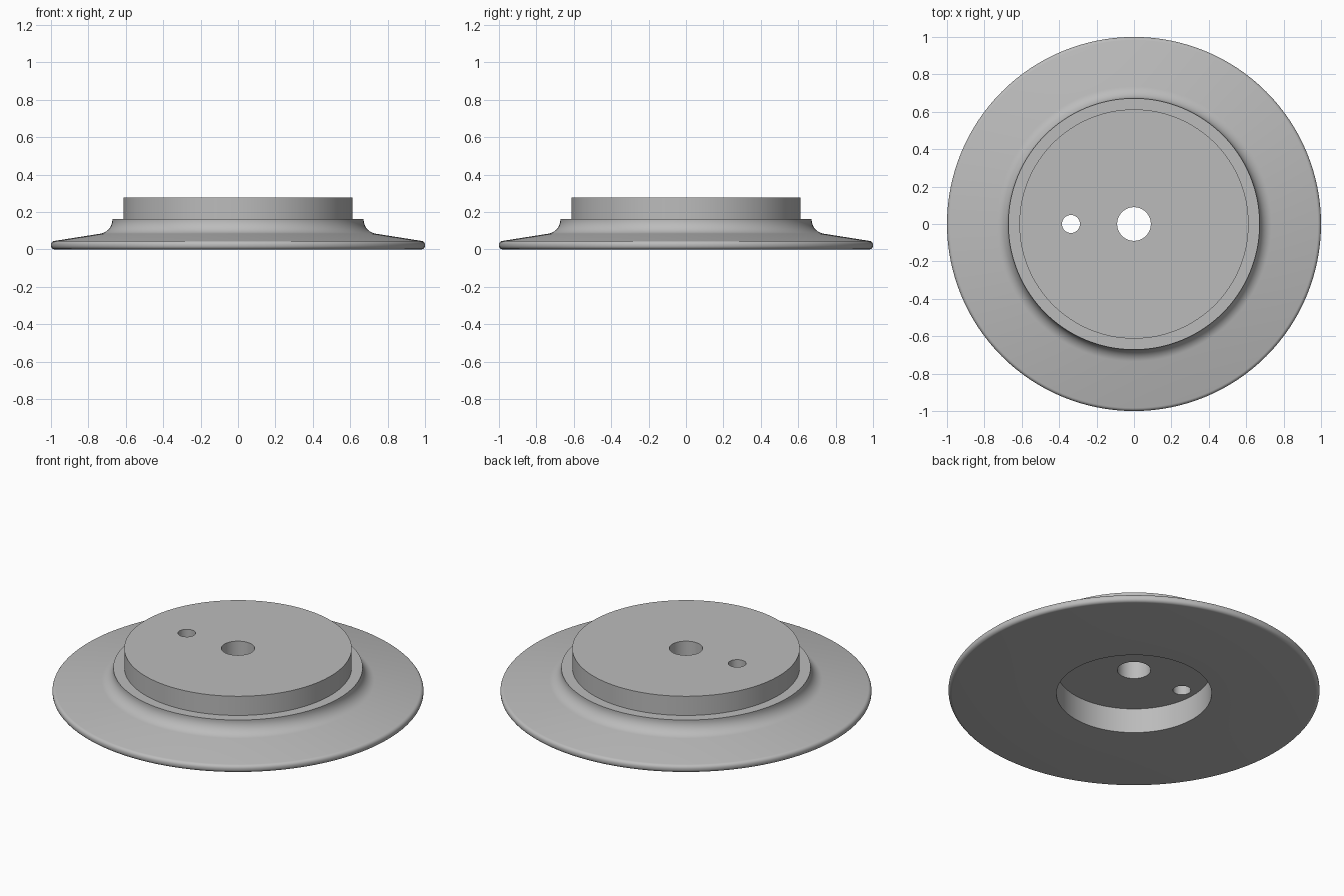
import bpy, bmesh, math

if "Cube" in bpy.data.objects:
    bpy.data.objects.remove(bpy.data.objects["Cube"])

SEG = 128

# One grey for the whole part
grey = bpy.data.materials.new("grey")
grey.diffuse_color = (0.5, 0.5, 0.5, 1)
grey.use_nodes = True
grey.node_tree.nodes["Principled BSDF"].inputs["Base Color"].default_value = grey.diffuse_color


def arc(cx, cz, r, a0, a1, n):
    """Points on an arc in the profile plane, angles in degrees."""
    angles = [math.radians(a0 + (a1 - a0) * i / n) for i in range(n + 1)]
    return [(cx + r * math.cos(a), cz + r * math.sin(a)) for a in angles]


def lathe(name, profile):
    """Revolve a closed (radius, height) loop around the z axis."""
    bm = bmesh.new()
    rings = []
    for i in range(SEG):
        a = 2 * math.pi * i / SEG
        rings.append([bm.verts.new((r * math.cos(a), r * math.sin(a), z)) for r, z in profile])
    n = len(profile)
    for i in range(SEG):
        a, b = rings[i], rings[(i + 1) % SEG]
        for j in range(n):
            k = (j + 1) % n
            bm.faces.new((a[j], b[j], b[k], a[k]))
    bmesh.ops.recalc_face_normals(bm, faces=bm.faces)
    mesh = bpy.data.meshes.new(name)
    bm.to_mesh(mesh)
    bm.free()
    mesh.materials.append(grey)
    obj = bpy.data.objects.new(name, mesh)
    bpy.context.collection.objects.link(obj)
    return obj


# Flange with rounded rim, filleted shoulder, raised hub, centre bore and recess below
profile = [(0.09, 0.147), (0.418, 0.147), (0.418, 0.0)]
profile += arc(0.98, 0.02, 0.02, -90, 0, 6)
profile += arc(0.98, 0.025, 0.02, 0, 81, 6)
profile += arc(0.747, 0.158, 0.075, 261, 180, 12)
profile += [(0.672, 0.163), (0.613, 0.163), (0.613, 0.277), (0.09, 0.277)]
hub = lathe("flanged_hub", profile)

# Off-centre pin hole
bpy.ops.mesh.primitive_cylinder_add(vertices=48, radius=0.048, depth=0.4, location=(-0.337, 0, 0.22))
cutter = bpy.context.object
cutter.name = "pin_hole_cutter"
cutter.hide_render = True
cutter.data.materials.append(grey)

bpy.ops.object.select_all(action="DESELECT")
bpy.context.view_layer.objects.active = hub
hub.select_set(True)
cut = hub.modifiers.new("pin_hole", "BOOLEAN")
cut.operation = "DIFFERENCE"
cut.solver = "EXACT"
cut.object = cutter
bpy.ops.object.modifier_apply(modifier=cut.name)
bpy.data.objects.remove(cutter)

# Smooth round surfaces, keep crisp edges
bpy.ops.object.shade_smooth_by_angle(angle=math.radians(30))
